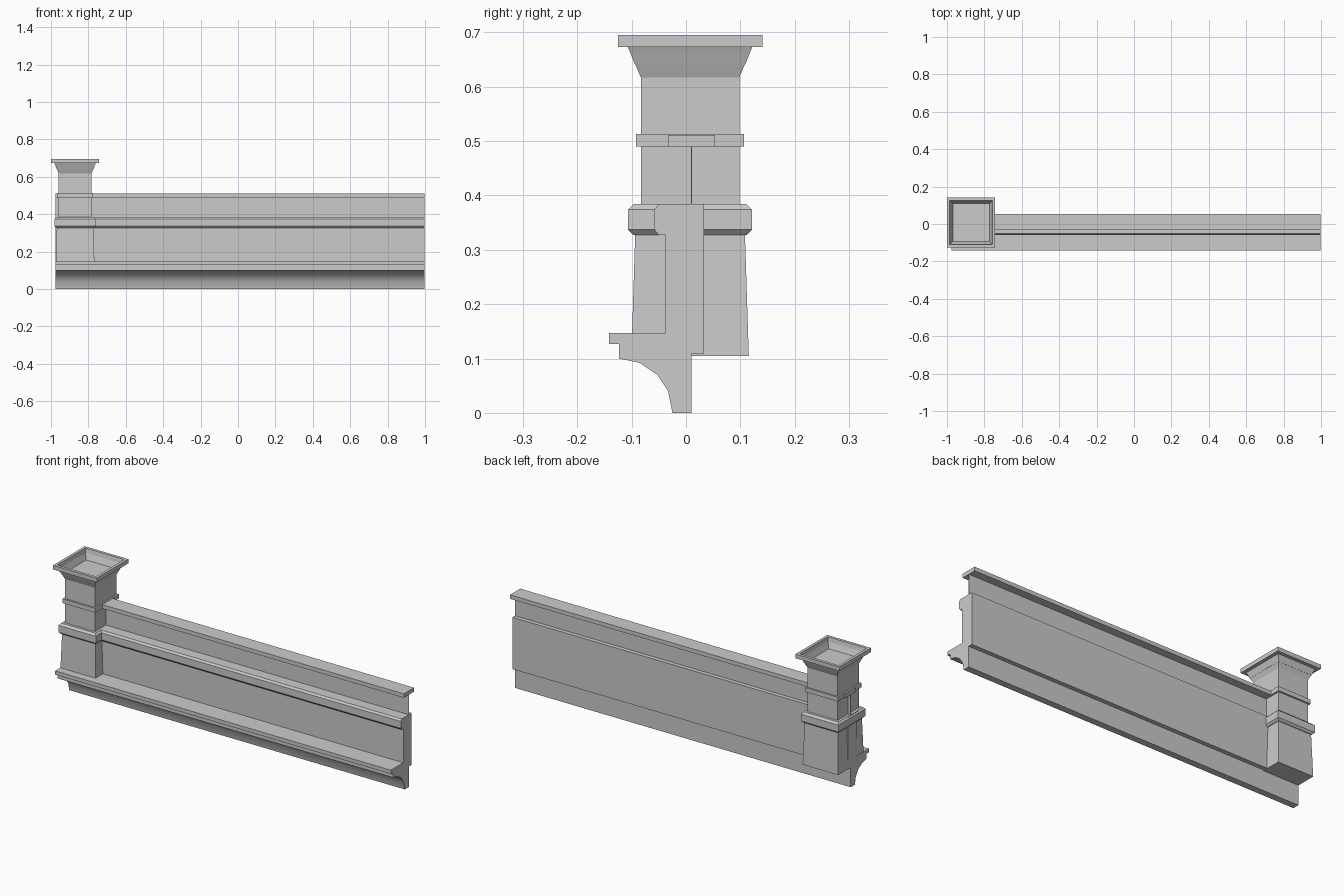
import bpy, bmesh, math

if "Cube" in bpy.data.objects:
    bpy.data.objects.remove(bpy.data.objects["Cube"])


def finish(name, bm, recalc=True):
    if recalc:
        bmesh.ops.recalc_face_normals(bm, faces=bm.faces)
    me = bpy.data.meshes.new(name)
    bm.to_mesh(me)
    bm.free()
    ob = bpy.data.objects.new(name, me)
    bpy.context.collection.objects.link(ob)
    return ob


def extrude_x(name, profile, x0, x1):
    """Sweep a closed (y, z) profile along x with capped ends."""
    bm = bmesh.new()
    face = bm.faces.new([bm.verts.new((x0, y, z)) for y, z in profile])
    ext = bmesh.ops.extrude_face_region(bm, geom=[face], use_keep_orig=True)
    new = [v for v in ext["geom"] if isinstance(v, bmesh.types.BMVert)]
    bmesh.ops.translate(bm, verts=new, vec=(x1 - x0, 0, 0))
    return finish(name, bm)


def square_stack(name, rings, cx=-0.871, cy=0.0075, ratio=0.967):
    """Loft rectangular rings given as (half depth, z), capped at both ends."""
    bm = bmesh.new()
    loops = []
    for h, z in rings:
        loops.append([bm.verts.new((cx + sx * h * ratio, cy + sy * h, z))
                      for sx, sy in ((-1, -1), (1, -1), (1, 1), (-1, 1))])
    for a, b in zip(loops, loops[1:]):
        for i in range(4):
            j = (i + 1) % 4
            bm.faces.new((a[i], a[j], b[j], b[i]))
    bm.faces.new(loops[0][::-1])
    bm.faces.new(loops[-1])
    return finish(name, bm)


LEFT, RIGHT = -0.975, 0.998

# Lower wall with cove cornice, shelf and chamfered moulding
wall = extrude_x("lower_wall", [
    (-0.025, 0), (0.010, 0), (0.010, 0.109), (0.033, 0.109), (0.033, 0.384),
    (-0.050, 0.384), (-0.058, 0.374), (-0.058, 0.337), (-0.050, 0.327),
    (-0.038, 0.327), (-0.038, 0.147), (-0.142, 0.147), (-0.142, 0.127),
    (-0.123, 0.127), (-0.123, 0.100), (-0.085, 0.092), (-0.053, 0.070),
    (-0.033, 0.040)], LEFT, RIGHT)
bpy.context.view_layer.objects.active = wall
wall.select_set(True)
bpy.ops.object.shade_smooth_by_angle(angle=math.radians(35))

# Thin upper panel
extrude_x("upper_panel", [(0.009, 0.384), (0.011, 0.384), (0.011, 0.490),
                          (0.009, 0.490)], LEFT, RIGHT)

# Top rail
extrude_x("top_rail", [(-0.033, 0.490), (0.053, 0.490), (0.053, 0.511),
                       (-0.033, 0.511)], LEFT, RIGHT)

# Corner post: tapered base, collar, shaft, band, flared cap with sunken tray
square_stack("post", [
    (0.108, 0.105), (0.101, 0.327), (0.104, 0.327), (0.114, 0.337),
    (0.114, 0.374), (0.104, 0.384), (0.0905, 0.384), (0.0905, 0.490),
    (0.0995, 0.490), (0.0995, 0.513), (0.0905, 0.513), (0.0905, 0.617),
    (0.1145, 0.673), (0.133, 0.673), (0.133, 0.695), (0.118, 0.695),
    (0.114, 0.673), (0.102, 0.642)])
